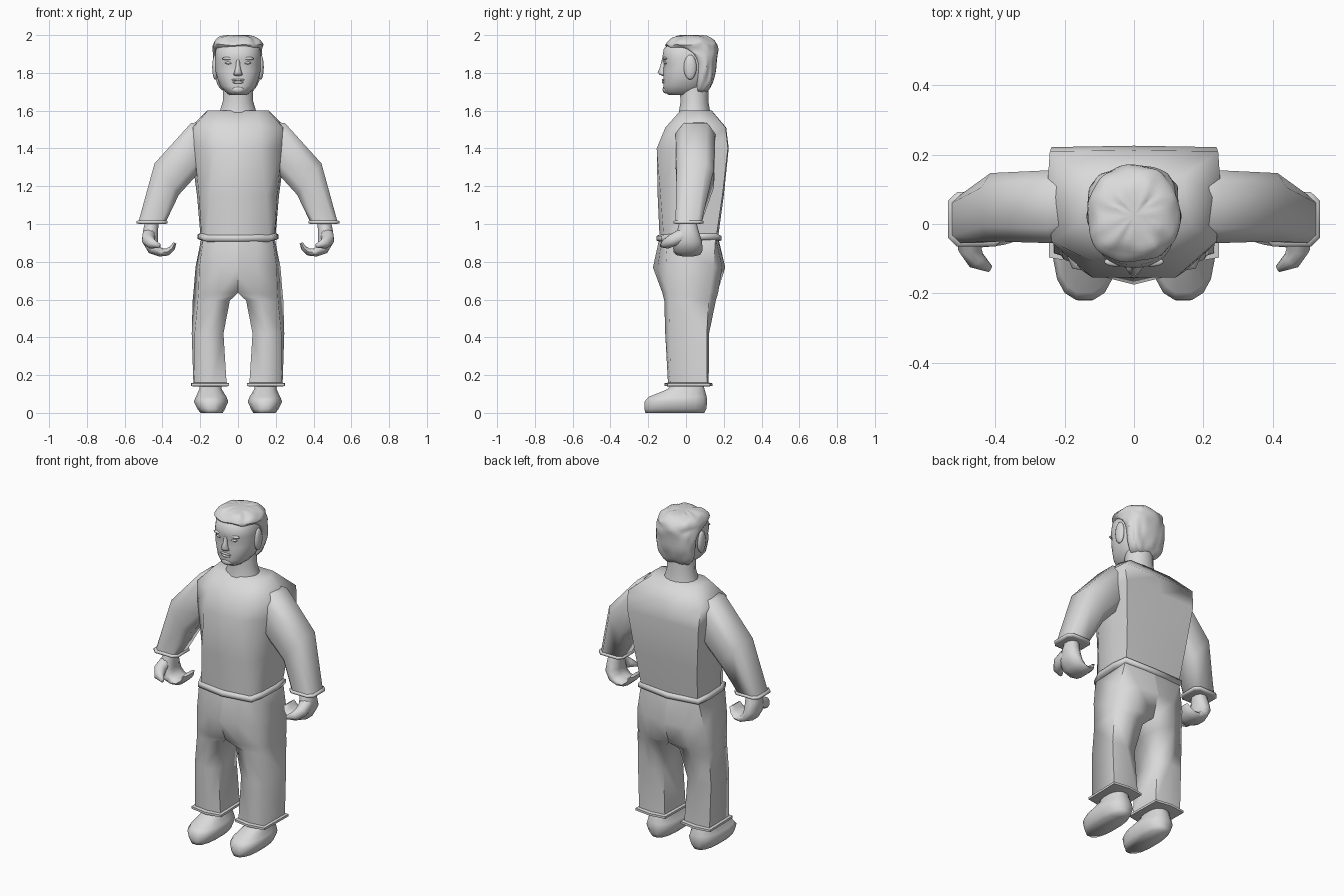
import bpy, bmesh, math, random
from mathutils import Vector

if "Cube" in bpy.data.objects:
    bpy.data.objects.remove(bpy.data.objects["Cube"])
random.seed(4)

mat = bpy.data.materials.new("light grey")
mat.diffuse_color = (0.7, 0.7, 0.7, 1)
mat.use_nodes = True
mat.node_tree.nodes["Principled BSDF"].inputs["Base Color"].default_value = mat.diffuse_color


def finish(name, bm, mirror=False, angle=75):
    bmesh.ops.recalc_face_normals(bm, faces=bm.faces)
    me = bpy.data.meshes.new(name)
    for f in bm.faces:
        f.smooth = True
    bm.to_mesh(me)
    bm.free()
    me.set_sharp_from_angle(angle=math.radians(angle))
    me.materials.append(mat)
    ob = bpy.data.objects.new(name, me)
    bpy.context.collection.objects.link(ob)
    if mirror:
        m = ob.modifiers.new("mirror", "MIRROR")
        m.use_mirror_merge = False
    return ob


def loft(name, rings, mirror=False, angle=75):
    """Skin closed rings of equal length and cap both ends."""
    bm = bmesh.new()
    vs = [[bm.verts.new(p) for p in r] for r in rings]
    n = len(vs[0])
    for a, b in zip(vs, vs[1:]):
        for i in range(n):
            j = (i + 1) % n
            bm.faces.new((a[i], a[j], b[j], b[i]))
    bm.faces.new(vs[0])
    bm.faces.new(vs[-1])
    return finish(name, bm, mirror, angle)


def oval(c, u, v, n=12, p=2.0):
    """Superellipse ring around c with half axes u and v."""
    c, u, v = Vector(c), Vector(u), Vector(v)
    out = []
    for i in range(n):
        t = 2 * math.pi * (i + 0.5) / n
        a, b = math.cos(t), math.sin(t)
        out.append(c + u * math.copysign(abs(a) ** (2 / p), a)
                   + v * math.copysign(abs(b) ** (2 / p), b))
    return out


def flat(x0, x1, y0, y1, z, n=12, p=2.5):
    return oval(((x0 + x1) / 2, (y0 + y1) / 2, z),
                ((x1 - x0) / 2, 0, 0), (0, (y1 - y0) / 2, 0), n, p)


def pts(z, *xy):
    return [Vector((x, y, z)) for x, y in xy]


def both(half):
    return half + [Vector((-p.x, p.y, p.z)) for p in half[-2:0:-1]]


def band(name, ring, grow, h, mirror=False):
    """Thin rim standing out round a ring."""
    c = sum(ring, Vector()) / len(ring)
    def lay(g, dz):
        return [p + (p - c).normalized() * g + Vector((0, 0, dz)) for p in ring]
    loft(name, [lay(-0.005, -h), lay(grow, -h * 0.6), lay(grow, h * 0.6), lay(-0.005, h)],
         mirror)


def blob(name, loc, size, mirror=False):
    bm = bmesh.new()
    bmesh.ops.create_uvsphere(bm, u_segments=14, v_segments=10, radius=1)
    bmesh.ops.scale(bm, vec=size, verts=bm.verts)
    bmesh.ops.translate(bm, vec=loc, verts=bm.verts)
    return finish(name, bm, mirror)


# Jumper body
waist = pts(.93, (0, -.14), (.165, -.118), (.193, -.05), (.198, .07), (.188, .16), (0, .17))
loft("torso", [both(r) for r in (
    waist,
    pts(1.15, (0, -.15), (.15, -.135), (.207, -.055), (.217, .08), (.21, .193), (0, .2)),
    pts(1.40, (0, -.155), (.12, -.155), (.23, -.06), (.25, .09), (.238, .222), (0, .226)),
    pts(1.51, (0, -.11), (.12, -.11), (.238, -.05), (.252, .08), (.243, .21), (0, .213)),
    pts(1.60, (0, -.03), (.1, -.03), (.16, 0), (.165, .07), (.14, .135), (0, .137)))])
band("belt", [p + Vector((0, 0, -.005 if abs(p.x) < .17 else .003)) for p in both(waist)], .017, .02)

# Trousers: one leg with half of the hips, mirrored
hem = pts(.15, (.06, -.082), (.14, -.095), (.232, -.082), (.236, .112), (.15, .12), (.065, .11))
loft("trouser_leg", [
    pts(.93, (0, -.14), (.1, -.128), (.183, -.11), (.193, .157), (.1, .165), (0, .17)),
    pts(.77, (0, -.175), (.1, -.15), (.205, -.1), (.225, .145), (.12, .192), (0, .208)),
    pts(.635, (0, -.12), (.1, -.125), (.21, -.092), (.236, .125), (.14, .17), (0, .165)),
    pts(.595, (.043, -.085), (.12, -.115), (.213, -.088), (.24, .12), (.145, .158), (.043, .125)),
    pts(.42, (.077, -.08), (.15, -.11), (.23, -.085), (.245, .11), (.155, .122), (.08, .1)),
    hem], True)
band("trouser_cuff", hem, .02, .011, True)

# Shoes
loft("shoe", [flat(*r, n=16) for r in (
    (.08, .2, -.218, .1, 0), (.068, .215, -.223, .11, .02), (.05, .235, -.222, .115, .06),
    (.06, .225, -.2, .112, .085), (.085, .205, -.1, .1, .125), (.09, .2, -.06, .085, .17))], True)

# Sleeves: outer point, inner point (x, z), depth range and squareness
def sleeve(xo, zo, xi, zi, y0, y1, p=3.2):
    return oval(((xo + xi) / 2, (y0 + y1) / 2, (zo + zi) / 2),
                ((xo - xi) / 2, 0, (zo - zi) / 2), (0, (y1 - y0) / 2, 0), 8, p)

wrist = sleeve(.53, 1.01, .38, 1.01, -.058, .085, 4.5)
loft("sleeve", [sleeve(.17, 1.55, .17, 1.3, -.03, .14), sleeve(.25, 1.54, .22, 1.25, -.06, .16, 3.5),
                sleeve(.445, 1.325, .31, 1.15, -.055, .152), wrist], True)
band("sleeve_cuff", wrist, .012, .01, True)

# Hands: a curling mitt and a thumb, each swept along a path
def sweep(name, path):
    """path: x, y, z, thickness, half width"""
    rings = []
    for i, (x, y, z, t, w) in enumerate(path):
        a, b = path[max(i - 1, 0)], path[min(i + 1, len(path) - 1)]
        d = (Vector(b[:3]) - Vector(a[:3])).normalized()
        side = Vector((0, 1, 0)) if w > t else Vector((0, .5, 1))
        u = d.cross(side).normalized()
        rings.append(oval((x, y, z), u * t, u.cross(d) * w, 10, 2.2))
    loft(name, rings, True)

sweep("hand", [(.455, .01, 1.02, .036, .042), (.463, .01, .96, .042, .058), (.465, .01, .91, .043, .074),
               (.447, .01, .87, .036, .078), (.41, .01, .85, .024, .075), (.375, .01, .851, .02, .07),
               (.348, .01, .872, .016, .062), (.334, .01, .9, .009, .05)])
sweep("thumb", [(.47, -.02, .94, .036, .036), (.475, -.07, .915, .034, .034),
                (.455, -.105, .895, .027, .027), (.415, -.13, .885, .01, .01)])

# Neck and head
loft("neck", [flat(-w, w, a, b, z, 16, 2) for w, a, b, z in (
    (.1, -.04, .13, 1.59), (.082, -.03, .12, 1.65), (.078, -.04, .12, 1.75))])
loft("head", [flat(-w, w, a, b, z, 28, 2.3) for w, a, b, z in (
    (.045, -.09, .04, 1.682), (.068, -.117, .08, 1.70), (.095, -.121, .1, 1.73),
    (.11, -.12, .12, 1.77), (.12, -.121, .13, 1.81), (.121, -.117, .14, 1.845),
    (.121, -.127, .14, 1.875), (.118, -.118, .14, 1.93), (.09, -.07, .12, 1.97))])

# Face details
loft("nose", [flat(-w, w, a, -.1, z, 10, 2) for w, a, z in (
    (.012, -.122, 1.783), (.026, -.14, 1.79), (.021, -.15, 1.803),
    (.013, -.138, 1.83), (.009, -.128, 1.87))])
blob("brow", (.05, -.109, 1.876), (.036, .014, .009), True)
blob("eye", (.048, -.104, 1.853), (.021, .015, .008), True)
blob("upper_lip", (0, -.12, 1.763), (.036, .008, .006))
blob("lower_lip", (0, -.119, 1.75), (.03, .009, .007))
blob("chin", (0, -.104, 1.712), (.036, .02, .022))
blob("ear", (.12, .022, 1.83), (.017, .034, .066), True)

# Hair: lumpy cap, long at the nape with a fringe standing proud of the brow
rings = []
for w, a, b, z in ((.07, .03, .105, 1.695), (.1, .04, .135, 1.72), (.112, .045, .148, 1.76),
                   (.122, .045, .155, 1.81), (.127, .04, .162, 1.86), (.132, .0, .168, 1.9),
                   (.134, -.085, .17, 1.928), (.134, -.122, .167, 1.948), (.128, -.1, .154, 1.97),
                   (.11, -.08, .132, 1.988), (.075, -.05, .1, 2.0), (.035, -.01, .06, 2.003)):
    ring = flat(-w, w, a, b, z, 28, 2.4)
    c = Vector((0, (a + b) / 2, z))
    for p in ring:
        p += (p - c).normalized() * random.uniform(-.014, .01)
        p.z = min(p.z + random.uniform(-.01, .008), 2.003)
    rings.append(ring)
hair = loft("hair", rings)
hair.modifiers.new("smooth", "SUBSURF").levels = 1
